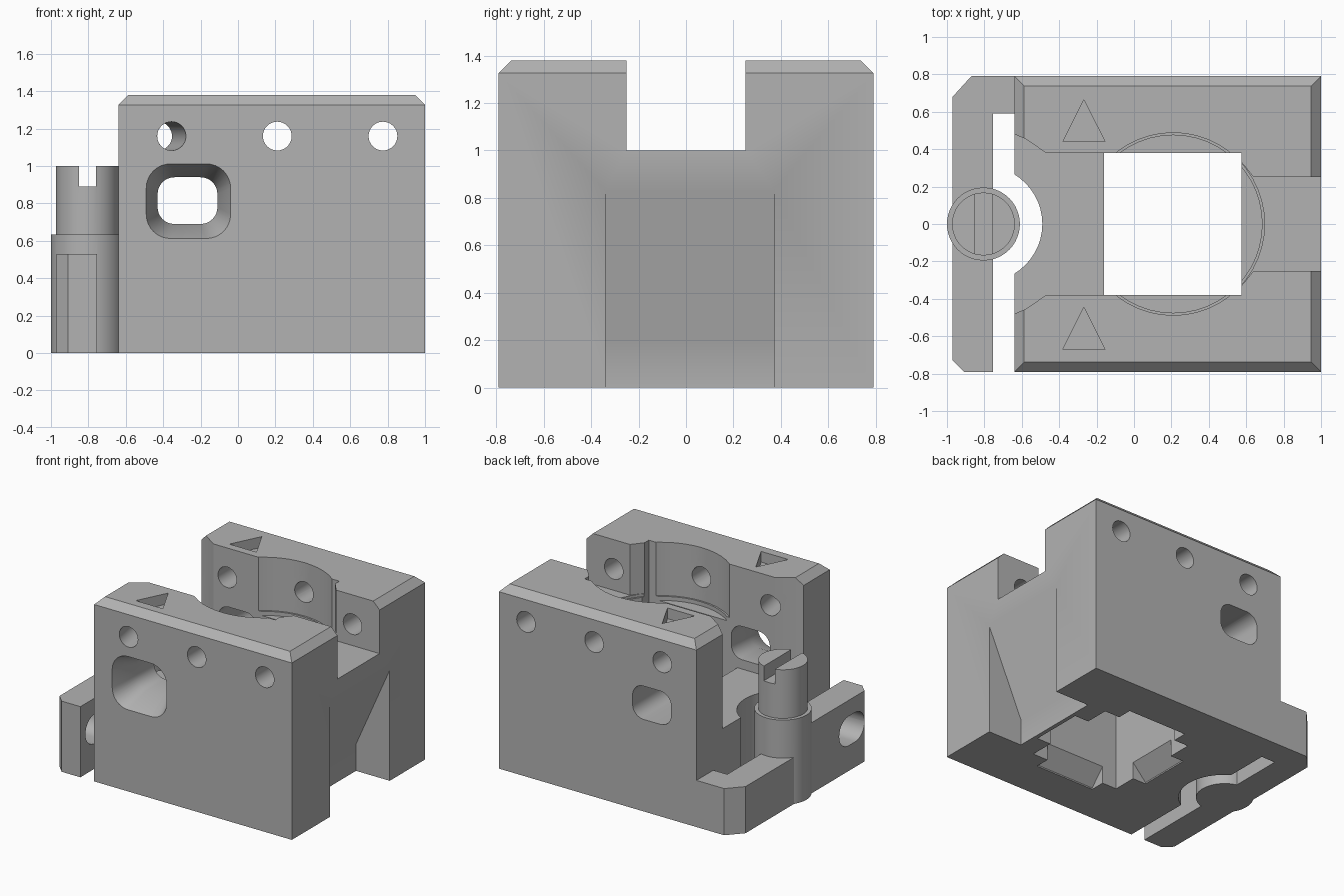
import bpy, bmesh, math
from mathutils import Vector

if "Cube" in bpy.data.objects:
    bpy.data.objects.remove(bpy.data.objects["Cube"], do_unlink=True)

grey = bpy.data.materials.new("plain grey")
grey.use_nodes = True
grey.diffuse_color = (0.45, 0.45, 0.45, 1)
grey.node_tree.nodes["Principled BSDF"].inputs["Base Color"].default_value = grey.diffuse_color


def loft(name, start, end):
    """Closed solid between two matching loops of 3D points."""
    bm = bmesh.new()
    a = [bm.verts.new(p) for p in start]
    b = [bm.verts.new(p) for p in end]
    n = len(a)
    bm.faces.new(a[::-1])
    bm.faces.new(b)
    for i in range(n):
        j = (i + 1) % n
        bm.faces.new((a[i], a[j], b[j], b[i]))
    bmesh.ops.recalc_face_normals(bm, faces=bm.faces)
    mesh = bpy.data.meshes.new(name)
    bm.to_mesh(mesh)
    bm.free()
    mesh.materials.append(grey)
    obj = bpy.data.objects.new(name, mesh)
    bpy.context.collection.objects.link(obj)
    return obj


def prism(name, outline, lo, hi, axis="z"):
    place = {"x": lambda u, v, w: (w, u, v),
             "y": lambda u, v, w: (u, w, v),
             "z": lambda u, v, w: (u, v, w)}[axis]
    return loft(name, [place(u, v, lo) for u, v in outline],
                [place(u, v, hi) for u, v in outline])


def rect(u0, u1, v0, v1):
    return [(u0, v0), (u1, v0), (u1, v1), (u0, v1)]


def circle(u, v, r, n=48):
    return [(u + r * math.cos(math.tau * i / n), v + r * math.sin(math.tau * i / n))
            for i in range(n)]


def rounded(u, v, half_u, half_v, r, n=8):
    pts = []
    for q, (su, sv) in enumerate([(1, 1), (-1, 1), (-1, -1), (1, -1)]):
        for i in range(n + 1):
            t = math.pi / 2 * (q + i / n)
            pts.append((u + su * (half_u - r) + r * math.cos(t),
                        v + sv * (half_v - r) + r * math.sin(t)))
    return pts


def combine(target, tool, operation="DIFFERENCE"):
    mod = target.modifiers.new("combine", "BOOLEAN")
    mod.operation, mod.object, mod.solver = operation, tool, "EXACT"
    bpy.context.view_layer.objects.active = target
    bpy.ops.object.modifier_apply(modifier=mod.name)
    bpy.data.objects.remove(tool, do_unlink=True)


def cut(target, *args):
    combine(target, prism("cutter", *args))


# Main block with chamfered top rim
body = prism("main_block", rect(-0.64, 1, -0.79, 0.79), 0, 1.38)
bm = bmesh.new()
bm.from_mesh(body.data)
rim = [e for e in bm.edges if all(v.co.z > 1 for v in e.verts)]
bmesh.ops.bevel(bm, geom=rim, offset=0.053, segments=1, affect="EDGES")
bm.to_mesh(body.data)
bm.free()

# Upper channel: flared on the left, narrow on the right
half = [(-0.8, 0.48), (-0.64, 0.48), (-0.58, 0.455), (-0.47, 0.38), (0.575, 0.38),
        (0.575, 0.33), (0.64, 0.25), (1.1, 0.25)]
cut(body, half + [(x, -y) for x, y in half[::-1]], 1.0, 1.6)
left = half[:4] + [(0.2, 0.38)]
cut(body, left + [(x, -y) for x, y in left[::-1]], 0.62, 1.3)

# Square shaft, round seat and clearance around the post
cut(body, rect(-0.16, 0.575, -0.38, 0.38), -0.1, 1.3)
cut(body, circle(0.21, 0, 0.475), 0.95, 1.02)
cut(body, circle(0.21, 0, 0.488), 0.98, 1.6)
cut(body, circle(-0.8, 0, 0.31), -0.1, 1.3)

# Sloped recess under the right bridge
slope = loft("recess",
             [(x, -0.34, z) for x, z in ((0.72, -0.1), (0.72, 0.2), (1, 0.83), (1.1, 0.83), (1.1, -0.1))],
             [(x, 0.37, z) for x, z in ((0.72, -0.1), (0.72, 0.2), (1, 0.83), (1.1, 0.83), (1.1, -0.1))])
combine(body, slope)

# Sloped clip notches around the bottom of the shaft
for s in (-1, 1):
    wedge = [(s * 0.3, -0.05), (s * 0.49, -0.05), (s * 0.49, 0.01), (s * 0.38, 0.13), (s * 0.3, 0.13)]
    cut(body, wedge, -0.04, 0.45, "x")
    wedge = [(0.21 + s * 0.3, -0.05), (0.21 + s * 0.48, -0.05), (0.21 + s * 0.48, 0.01),
             (0.21 + s * 0.367, 0.13), (0.21 + s * 0.3, 0.13)]
    cut(body, wedge, -0.2, 0.2, "y")

# Screw holes; the front left one is drilled at a slant
for x in (0.21, 0.775):
    cut(body, circle(x, 1.16, 0.077, 32), -1, 1, "y")
cut(body, circle(-0.355, 1.16, 0.077, 32), 0.2, 1, "y")
drill = loft("drill", [(x, -0.89, z) for x, z in circle(-0.337, 1.16, 0.077, 32)],
             [(x, -0.28, z) for x, z in circle(-0.448, 1.16, 0.077, 32)])
combine(body, drill)

# Side windows, the front one countersunk
cut(body, rounded(-0.27, 0.815, 0.16, 0.125, 0.09), -1, 1, "y")
sink = loft("sink", [(x, -0.791, z) for x, z in rounded(-0.265, 0.812, 0.226, 0.2, 0.13)],
            [(x, -0.6, z) for x, z in rounded(-0.27, 0.815, 0.16, 0.125, 0.09)])
combine(body, sink)

# Triangular pockets in the top
for y in (0.44, -0.67):
    cut(body, [(-0.38, y), (-0.155, y), (-0.268, y + 0.225)], 1.3, 1.5)

# Side arm: low at the back where it joins the block, taller at the front
arm = prism("side_arm", [(-0.6, 0.79), (-0.87, 0.79), (-0.97, 0.68), (-0.97, -0.73),
                         (-0.91, -0.79), (-0.755, -0.79), (-0.755, 0.59), (-0.6, 0.59)], 0, 0.53)
cut(arm, rect(-1.2, 0, 0, 1), 0.35, 1)
cut(arm, rounded(-0.58, 0.3, 0.15, 0.11, 0.109), -1.2, -0.6, "x")

# Round post with collar and a screwdriver slot
post = prism("post", circle(-0.805, 0, 0.195), 0, 0.635)
combine(post, prism("tip", circle(-0.805, 0, 0.168), 0.4, 1.0), "UNION")
cut(post, rect(-0.85, -0.76, -0.5, 0.5), 0.89, 1.2)
combine(arm, post, "UNION")
combine(body, arm, "UNION")

# Smooth the round walls, keep the edges sharp
bpy.ops.object.select_all(action="DESELECT")
body.select_set(True)
bpy.context.view_layer.objects.active = body
bpy.ops.object.shade_smooth_by_angle(angle=math.radians(25))
